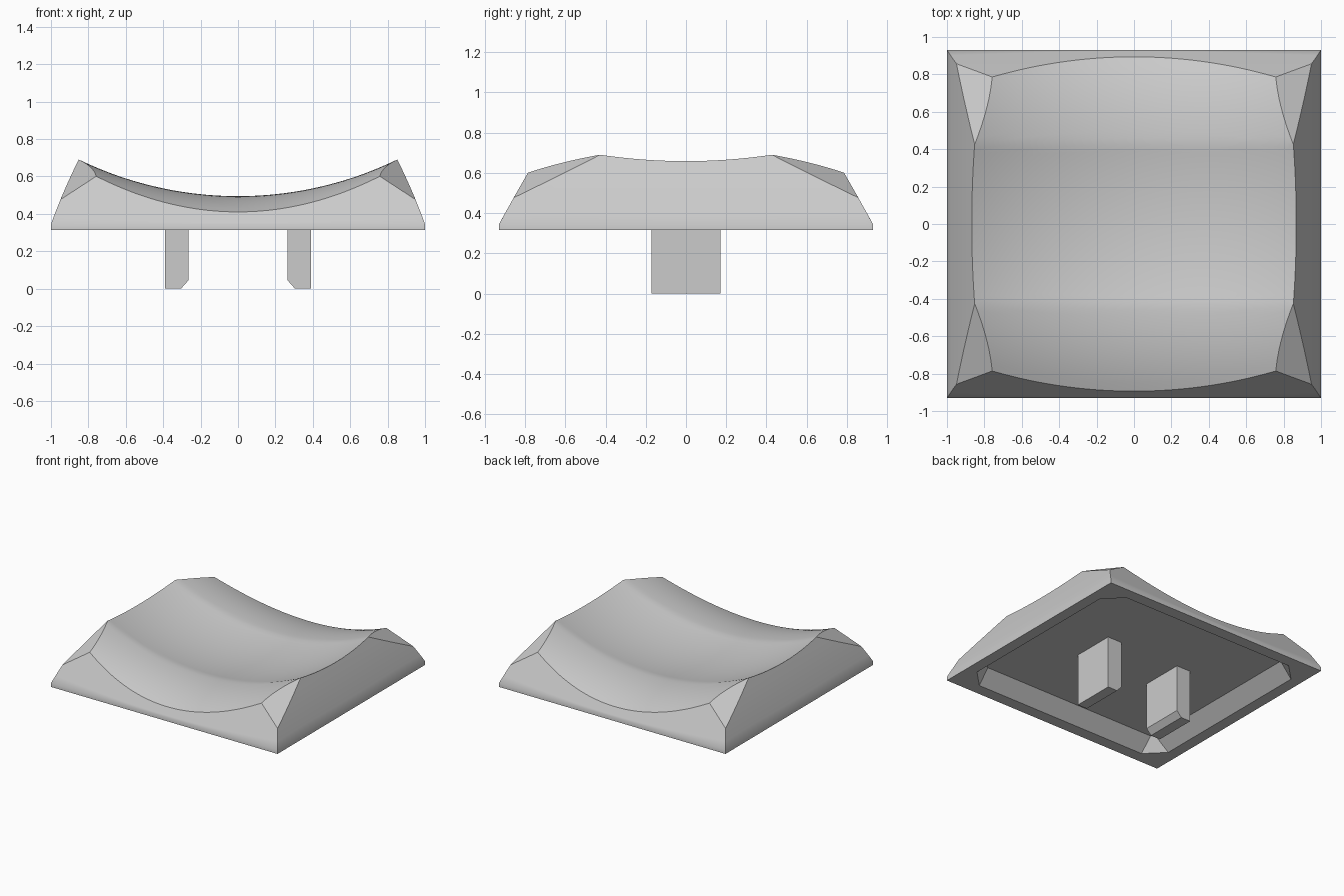
import bpy, bmesh
from mathutils import Vector

cube = bpy.data.objects.get("Cube")
if cube:
    bpy.data.objects.remove(cube)

grey = bpy.data.materials.new("light_grey")
grey.use_nodes = True
grey.diffuse_color = (0.6, 0.6, 0.6, 1)
bsdf = next(n for n in grey.node_tree.nodes if n.type == 'BSDF_PRINCIPLED')
bsdf.inputs["Base Color"].default_value = (0.6, 0.6, 0.6, 1)

FLOOR, LIP, CEILING = 0.315, 0.345, 0.42
N, LEVELS = 48, 6


def make_object(name, bm):
    bmesh.ops.recalc_face_normals(bm, faces=bm.faces[:])
    mesh = bpy.data.meshes.new(name)
    bm.to_mesh(mesh)
    bm.free()
    mesh.materials.append(grey)
    ob = bpy.data.objects.new(name, mesh)
    bpy.context.collection.objects.link(ob)
    return ob


def smooth(ob):
    bpy.ops.object.select_all(action='DESELECT')
    ob.select_set(True)
    bpy.context.view_layer.objects.active = ob
    bpy.ops.object.shade_smooth_by_angle(angle=0.55)


def half_size(z):
    """Half width and half depth of the gently curved outer walls."""
    d = max(z - LIP, 0)
    return 1 - 0.36 * d - 0.2 * d * d, 0.93 - 0.55 * d - 0.05 * d * d


def dish(x, y):
    """Height of the scooped top, a saddle between two soft ridges."""
    ridge, r = 0.43, 1.95
    z = 0.495 + r - (r * r - x * x) ** 0.5
    if abs(y) < ridge:
        return z - 0.04 * (1 - (y / ridge) ** 2)
    return z - 0.085 * ((abs(y) - ridge) / 0.465) ** 2.2


def wall_point(u, v, z):
    hx, hy = half_size(z)
    return Vector((u * hx, v * hy, z))


def top_point(u, v):
    z = 0.55
    for _ in range(25):
        p = wall_point(u, v, z)
        z = 0.5 * (z + dish(p.x, p.y))
    return wall_point(u, v, z)


# Cap shell: dished top grid, then wall rings down to the floor
bm = bmesh.new()
step = [2 * i / N - 1 for i in range(N + 1)]
grid = [[bm.verts.new(top_point(u, v)) for u in step] for v in step]
for j in range(N):
    for i in range(N):
        bm.faces.new((grid[j][i], grid[j][i + 1], grid[j + 1][i + 1], grid[j + 1][i]))

rim = ([(i, 0) for i in range(N)] + [(N, j) for j in range(N)]
       + [(i, N) for i in range(N, 0, -1)] + [(0, j) for j in range(N, 0, -1)])
ring = [grid[j][i] for i, j in rim]
tops = [v.co.z for v in ring]
for level in range(LEVELS - 1, -2, -1):
    lower = []
    for (i, j), top in zip(rim, tops):
        z = FLOOR if level < 0 else LIP + (top - LIP) * level / LEVELS
        lower.append(bm.verts.new(wall_point(step[i], step[j], z)))
    for k in range(len(ring)):
        m = (k + 1) % len(ring)
        bm.faces.new((ring[k], lower[k], lower[m], ring[m]))
    ring = lower
bm.faces.new(ring)

# Flat facets slicing off the four upper corners
for sx in (-1, 1):
    for sy in (-1, 1):
        a, b, c = (Vector((x * sx, y * sy, z)) for x, y, z in
                   ((0.95, 0.86, 0.475), (0.745, 0.78, 0.61), (0.85, 0.43, 0.69)))
        normal = (b - a).cross(c - a)
        if normal.z < 0:
            normal.negate()
        cut = bmesh.ops.bisect_plane(
            bm, geom=bm.verts[:] + bm.edges[:] + bm.faces[:], dist=1e-5,
            plane_co=a, plane_no=normal, clear_outer=True)
        edges = [e for e in cut["geom_cut"]
                 if isinstance(e, bmesh.types.BMEdge) and e.is_boundary]
        bmesh.ops.holes_fill(bm, edges=edges, sides=0)
shell = make_object("cap_shell", bm)


# Tapered hollow under the cap, with clipped corners
def octagon(bm, hx, hy, clip, z):
    pts = [(hx, hy - clip), (hx - clip, hy), (clip - hx, hy), (-hx, hy - clip),
           (-hx, clip - hy), (clip - hx, -hy), (hx - clip, -hy), (hx, clip - hy)]
    return [bm.verts.new((x, y, z)) for x, y in pts]


bm = bmesh.new()
taper = (CEILING - FLOOR + 0.02) / (CEILING - FLOOR)
low = octagon(bm, 0.8 + 0.11 * taper, 0.735 + 0.1 * taper, 0.16, FLOOR - 0.02)
high = octagon(bm, 0.8, 0.735, 0.025, CEILING)
bm.faces.new(low)
bm.faces.new(high)
for k in range(8):
    m = (k + 1) % 8
    bm.faces.new((low[k], low[m], high[m], high[k]))
hollow = make_object("hollow_cutter", bm)
hollow.hide_render = True

mod = shell.modifiers.new("hollow", 'BOOLEAN')
mod.operation = 'DIFFERENCE'
mod.solver = 'EXACT'
mod.object = hollow
bpy.ops.object.select_all(action='DESELECT')
shell.select_set(True)
bpy.context.view_layer.objects.active = shell
bpy.ops.object.modifier_apply(modifier=mod.name)
bpy.data.objects.remove(hollow)
smooth(shell)

# Two mounting pegs, bevelled on the inner lower edge
for name, s in (("left_peg", 1), ("right_peg", -1)):
    bm = bmesh.new()
    top = CEILING + 0.01
    profile = [(0.265, top), (0.265, 0.045), (0.305, 0), (0.39, 0), (0.39, top)]
    face = bm.faces.new([bm.verts.new((s * x, -0.172, z)) for x, z in profile])
    out = bmesh.ops.extrude_face_region(bm, geom=[face])
    bmesh.ops.translate(bm, vec=(0, 0.344, 0),
                        verts=[v for v in out["geom"] if isinstance(v, bmesh.types.BMVert)])
    make_object(name, bm)
